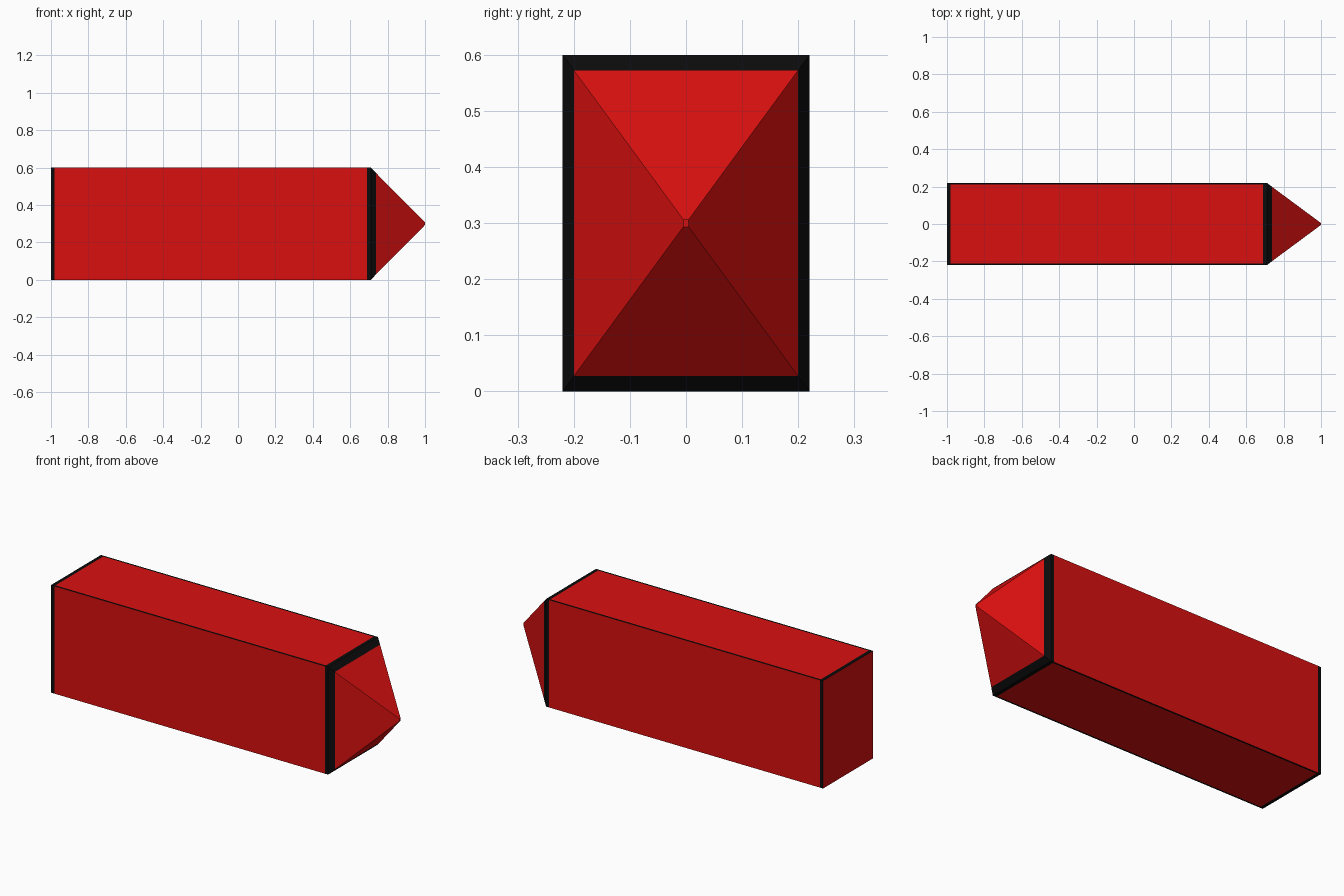
import bpy, bmesh

if "Cube" in bpy.data.objects:
    bpy.data.objects.remove(bpy.data.objects["Cube"])

W, H = 0.22, 0.60      # half width, full height
TRIM = 0.01            # thin black edging along the top and bottom


def material(name, rgb):
    m = bpy.data.materials.new(name)
    m.diffuse_color = (*rgb, 1.0)
    m.use_nodes = True
    m.node_tree.nodes["Principled BSDF"].inputs["Base Color"].default_value = m.diffuse_color
    return m


RED = material("red", (0.70, 0.005, 0.005))
BLACK = material("black", (0.0035, 0.0035, 0.0035))


def loft(name, profile, sections, rule, cap_start=False, cap_end=False):
    """Skin scaled copies of a y/z profile along x; rule(centre) picks black."""
    bm = bmesh.new()
    rings = [[bm.verts.new((x, y * s, H / 2 + z * s)) for y, z in profile]
             for x, s in sections]
    n = len(profile)
    for a, b in zip(rings, rings[1:]):
        for i in range(n):
            j = (i + 1) % n
            bm.faces.new((a[i], a[j], b[j], b[i]))
    if cap_start:
        bm.faces.new(rings[0])
    if cap_end:
        bm.faces.new(rings[-1])
    bmesh.ops.recalc_face_normals(bm, faces=bm.faces)
    # an open end can confuse the outside test, so check one side face
    f = bm.faces[0]
    c = f.calc_center_median()
    if f.normal.y * c.y + f.normal.z * (c.z - H / 2) < 0:
        bmesh.ops.reverse_faces(bm, faces=bm.faces)
    for f in bm.faces:
        f.material_index = int(rule(f.calc_center_median()))
    me = bpy.data.meshes.new(name)
    bm.to_mesh(me)
    bm.free()
    me.materials.append(RED)
    me.materials.append(BLACK)
    ob = bpy.data.objects.new(name, me)
    bpy.context.collection.objects.link(ob)
    return ob


# Long body with black end bands, thin edging and a red rear face
h = H / 2
body_profile = [(-W, -h), (-W + TRIM, -h), (W - TRIM, -h), (W, -h),
                (W, h), (W - TRIM, h), (-W + TRIM, h), (-W, h)]
loft("body", body_profile, [(-1, 1), (-0.98, 1), (0.69, 1), (0.71, 1)],
     lambda c: (-0.999 < c.x < -0.98 or c.x > 0.69
                or W - TRIM < abs(c.y) < W - 0.001),
     cap_start=True)

# Pyramid nose: black collar, red faces, tiny flat tip
nose_profile = [(-W, -h), (W, -h), (W, h), (-W, h)]
loft("nose", nose_profile, [(0.71, 1), (0.737, 0.907), (1.0, 0.022)],
     lambda c: c.x < 0.737, cap_end=True)
